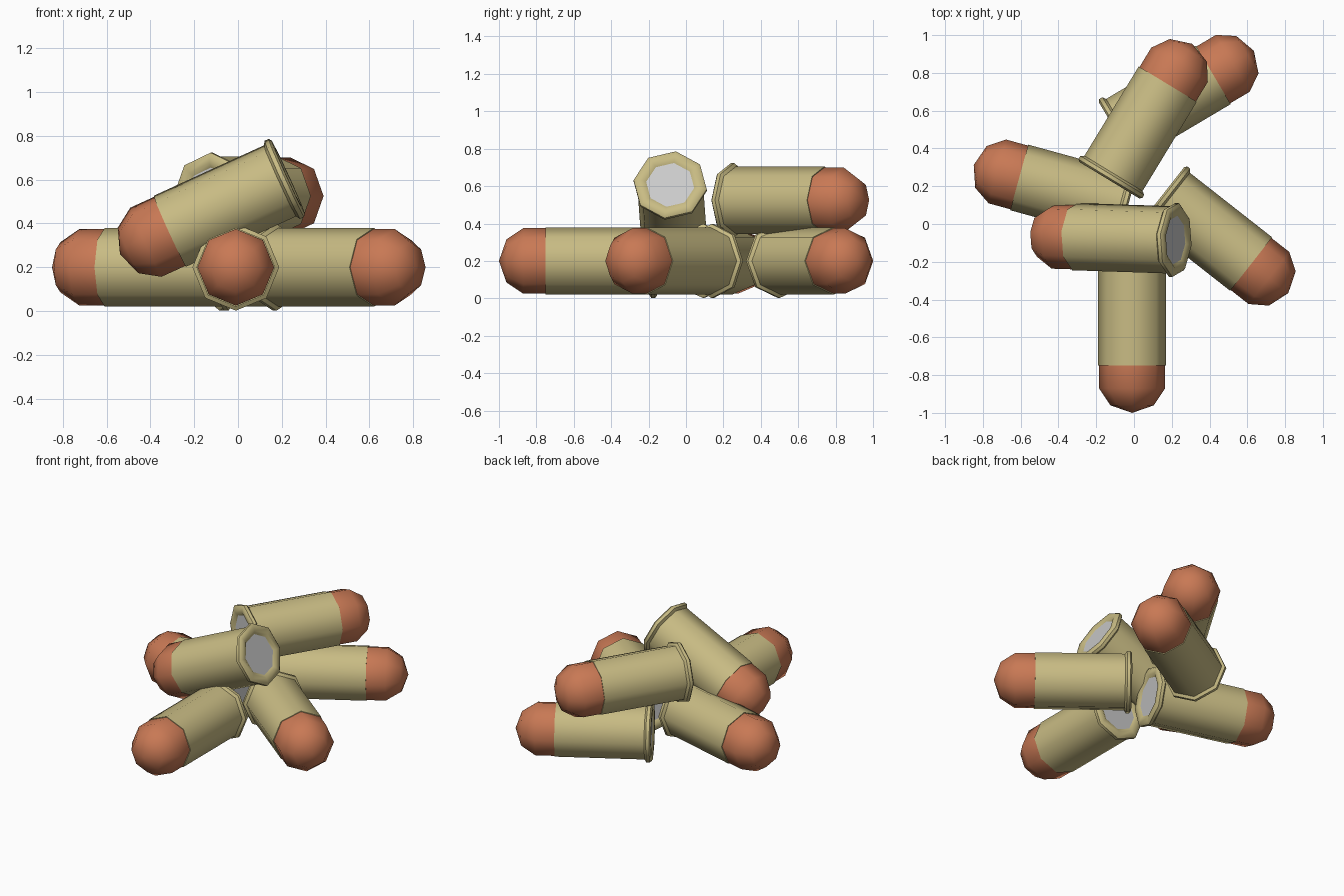
import bpy, bmesh
from math import sin, cos, pi, radians
from mathutils import Vector, Quaternion

if "Cube" in bpy.data.objects:
    bpy.data.objects.remove(bpy.data.objects["Cube"])

SIDES = 8
LENGTH = 0.665   # back face to centre of the rounded tip


def material(name, color):
    m = bpy.data.materials.new(name)
    m.diffuse_color = color
    m.use_nodes = True
    m.node_tree.nodes["Principled BSDF"].inputs["Base Color"].default_value = m.diffuse_color
    return m


tan = material("tan_casing", (0.58, 0.50, 0.23, 1))
orange = material("orange_tip", (0.58, 0.19, 0.09, 1))


def lathe(name, profile, place, mat=None):
    """Revolve (radius, height) points around the shell axis."""
    bm = bmesh.new()
    rings = [[bm.verts.new((r * sin(2 * pi * -j / SIDES), r * cos(2 * pi * -j / SIDES), h))
              for j in range(SIDES)] for r, h in profile]
    # negative angle on the (sin, cos) pair runs counter-clockwise
    for a, b in zip(rings, rings[1:]):
        for j in range(SIDES):
            k = (j + 1) % SIDES
            bm.faces.new((a[j], a[k], b[k], b[j]))
    bmesh.ops.remove_doubles(bm, verts=bm.verts, dist=1e-5)
    mesh = bpy.data.meshes.new(name)
    bm.to_mesh(mesh)
    bm.free()
    if mat:
        mesh.materials.append(mat)
    ob = bpy.data.objects.new(name, mesh)
    bpy.context.collection.objects.link(ob)
    ob.location, rot = place
    ob.rotation_mode = 'QUATERNION'
    ob.rotation_quaternion = rot
    bpy.ops.object.select_all(action='DESELECT')
    ob.select_set(True)
    bpy.context.view_layer.objects.active = ob
    bpy.ops.object.shade_smooth_by_angle(angle=radians(50))
    return ob


# casing with flanged rim, rounded tip, recessed primer disc
CASING = [(0.13, 0.012), (0.15, 0.0), (0.185, 0.0), (0.198, 0.010), (0.198, 0.030),
          (0.18, 0.042), (0.18, LENGTH - 0.07), (0.17, LENGTH - 0.07)]
TIP = [(0.175, LENGTH - 0.072), (0.175, LENGTH + 0.05),
       (0.115, LENGTH + 0.14), (0.0, LENGTH + 0.18)]
PRIMER = [(0.0, 0.012), (0.131, 0.012)]

# (name, tip centre, direction towards tip, roll in degrees)
SHELLS = [
    ("front", (-0.01, -0.82, 0.2), (0, -1, 0), 0),
    ("left", (-0.675, 0.265, 0.2), (-0.965, 0.265, 0), 0),
    ("right", (0.675, -0.255, 0.2), (0.787, -0.617, 0), 0),
    ("back", (0.48, 0.825, 0.2), (0.86, 0.51, 0), 0),
    ("upper_back", (0.215, 0.80, 0.525), (0.52, 0.855, 0), 0),
    ("upper_tilted", (-0.375, -0.065, 0.335), (-0.909, 0.03, -0.416), 8),
]

for name, centre, direction, roll in SHELLS:
    d = Vector(direction).normalized()
    rot = d.to_track_quat('Z', 'Y') @ Quaternion((0, 0, 1), radians(roll))
    place = (Vector(centre) - d * LENGTH, rot)
    lathe(name + "_shell_casing", CASING, place, tan)
    lathe(name + "_shell_tip", TIP, place, orange)
    lathe(name + "_shell_primer", PRIMER, place)
